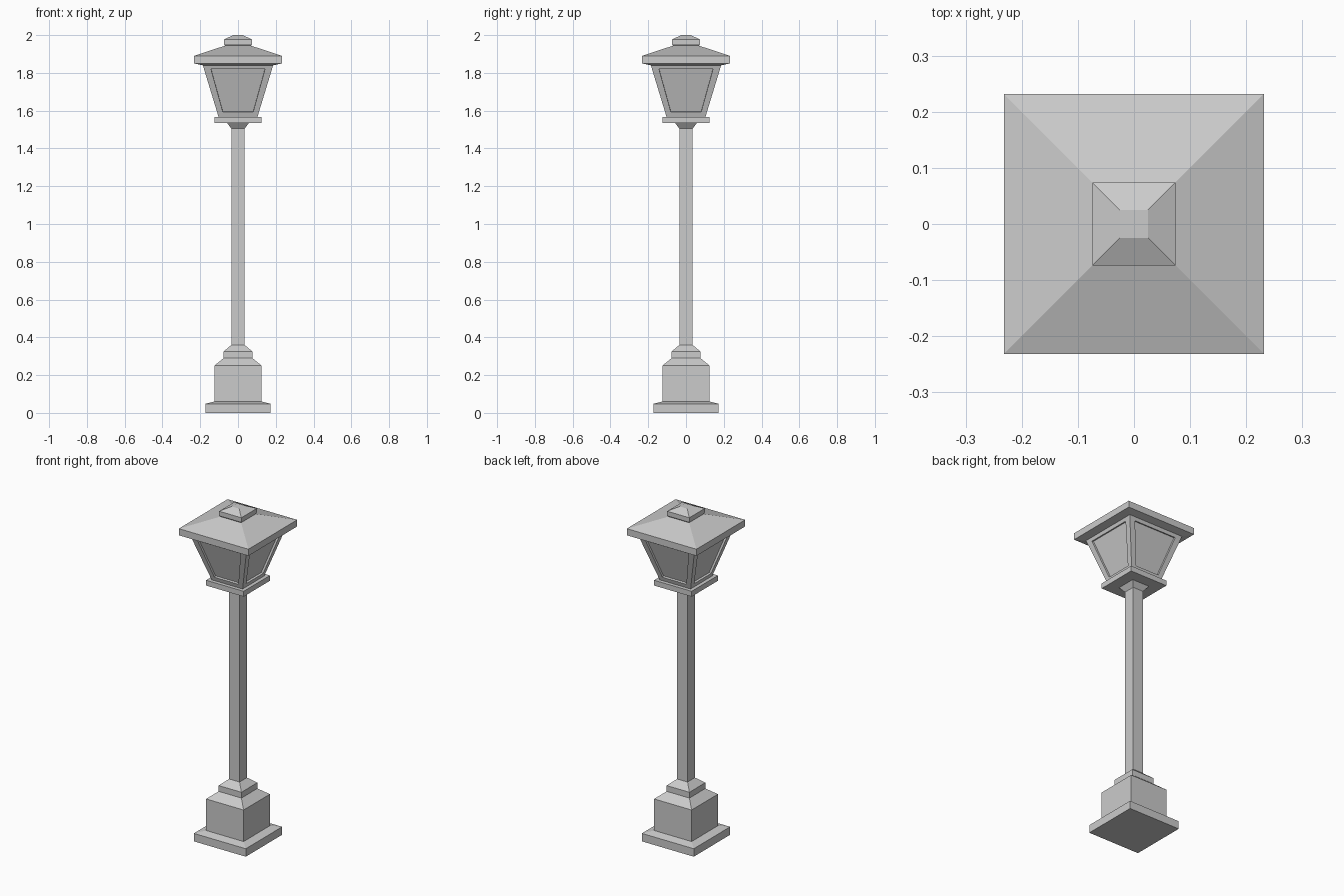
import bpy
from mathutils import Matrix, Vector
from math import pi

if "Cube" in bpy.data.objects:
    bpy.data.objects.remove(bpy.data.objects["Cube"])


def make(name, verts, faces):
    mesh = bpy.data.meshes.new(name)
    mesh.from_pydata(verts, [], faces)
    mesh.update()
    obj = bpy.data.objects.new(name, mesh)
    bpy.context.collection.objects.link(obj)
    return obj


def square_loft(name, profile, bottom=False, top=False):
    """Square rings from (half width, z) pairs, skinned upwards."""
    verts = [(sx * h, sy * h, z) for h, z in profile
             for sx, sy in ((-1, -1), (1, -1), (1, 1), (-1, 1))]
    n = len(profile)
    faces = [(4*i + j, 4*i + (j+1) % 4, 4*i + 4 + (j+1) % 4, 4*i + 4 + j)
             for i in range(n - 1) for j in range(4)]
    if bottom:
        faces.append((3, 2, 1, 0))
    if top:
        faces.append(tuple(4*(n - 1) + j for j in range(4)))
    return make(name, verts, faces)


# Stepped pedestal
square_loft("pedestal", [(.173, 0), (.173, .048), (.125, .06), (.125, .25),
                         (.076, .29), (.076, .325), (.035, .36)], bottom=True)
# Square post
square_loft("post", [(.035, .36), (.035, 1.505)])
# Flared collar and tray under the lantern
square_loft("lantern_tray", [(.035, 1.505), (.058, 1.535), (.125, 1.535),
                             (.125, 1.567), (.1, 1.567)])

# Tapered lantern: four frames with recessed panes
Z0, Z1, H0, H1 = 1.567, 1.84, .103, .186
slope = (H1 - H0) / (Z1 - Z0)
inward = Vector((0, 1, slope)).normalized() * .012


def quad(w0, z0, w1, z1):
    return [Vector((x, -(H0 + slope * (z - Z0)), z))
            for x, z in ((-w0, z0), (w0, z0), (w1, z1), (-w1, z1))]


outer = quad(H0, Z0, H1, Z1)
opening = quad(.08, 1.592, .143, 1.82)
pane = [p + inward for p in opening]
verts, faces = [], []
for side in range(4):
    rot = Matrix.Rotation(side * pi / 2, 3, 'Z')
    b = len(verts)
    verts += [rot @ p for p in outer + opening + pane]
    for ring in (0, 4):
        for j in range(4):
            k = (j + 1) % 4
            faces.append((b+ring+j, b+ring+k, b+ring+4+k, b+ring+4+j))
    faces.append((b+8, b+9, b+10, b+11))
make("lantern", verts, faces)

# Overhanging hipped roof
square_loft("roof", [(.186, 1.84), (.232, 1.85), (.232, 1.89), (.069, 1.944)])
# Small cap on top
square_loft("finial", [(.069, 1.944), (.074, 1.952), (.074, 1.977), (.025, 2)],
            top=True)
